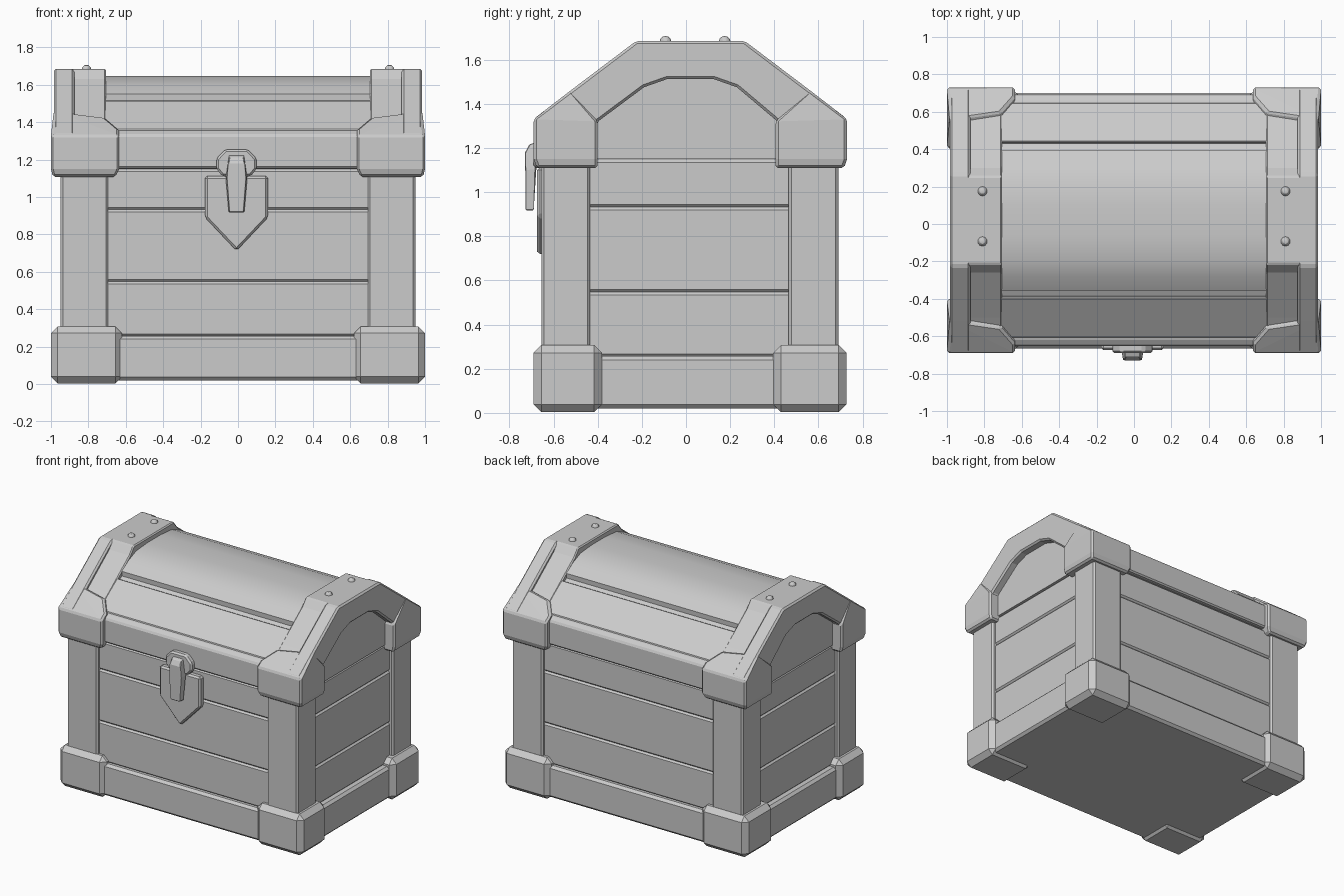
import bpy, bmesh
from mathutils import Vector

if "Cube" in bpy.data.objects:
    bpy.data.objects.remove(bpy.data.objects["Cube"])

CY = 0.02  # mid-depth of the chest


def finish(name, bm, bevel=0.0, mirror=False, smooth=False):
    bmesh.ops.recalc_face_normals(bm, faces=bm.faces)
    me = bpy.data.meshes.new(name)
    bm.to_mesh(me)
    bm.free()
    ob = bpy.data.objects.new(name, me)
    bpy.context.collection.objects.link(ob)
    if smooth:
        bpy.ops.object.select_all(action='DESELECT')
        bpy.context.view_layer.objects.active = ob
        ob.select_set(True)
        bpy.ops.object.shade_smooth_by_angle()
    if bevel:
        m = ob.modifiers.new("bevel", 'BEVEL')
        m.width = bevel
        m.segments = 1
    if mirror:
        ob.modifiers.new("mirror", 'MIRROR')
    return ob


def hull(name, pts, **kw):
    bm = bmesh.new()
    for p in pts:
        bm.verts.new(p)
    bmesh.ops.convex_hull(bm, input=bm.verts[:])
    bmesh.ops.dissolve_limit(bm, angle_limit=0.02, verts=bm.verts[:], edges=bm.edges[:])
    return finish(name, bm, **kw)


def box(name, x, y, z, **kw):
    return hull(name, [(a, b, c) for a in x for b in y for c in z], **kw)


def prism(name, prof, a, b, axis='x', **kw):
    """Extrude a (y,z) profile along x, or an (x,z) profile along y."""
    bm = bmesh.new()
    put = (lambda p, t: (t, p[0], p[1])) if axis == 'x' else (lambda p, t: (p[0], t, p[1]))
    face = bm.faces.new([bm.verts.new(put(p, a)) for p in prof])
    out = bmesh.ops.extrude_face_region(bm, geom=[face])
    vec = Vector((b - a, 0, 0) if axis == 'x' else (0, b - a, 0))
    bmesh.ops.translate(bm, vec=vec, verts=[v for v in out['geom'] if isinstance(v, bmesh.types.BMVert)])
    return finish(name, bm, **kw)


def flip(prof):
    return [(2 * CY - y, z) for y, z in reversed(prof)]


def both(half):
    return half + flip(half)


# Stacked body planks and base rail
box("base_rail", (-.965, .965), (-.665, .70), (.02, .258), bevel=.018)
for i, (z0, z1) in enumerate([(.255, .547), (.547, .932), (.932, 1.147)]):
    box(f"body_plank_{i}", (-.92, .92), (-.635, .67), (z0, z1), bevel=.012)

# Corner posts, foot brackets and lid corner brackets
for side, s, post, foot, lid in [("front", 1, (-.655, -.435), (-.69, -.38), (-.69, -.40)),
                                 ("back", -1, (.69, .465), (.727, .395), (.73, .405))]:
    box(f"{side}_post", (.695, .948), post, (.2, 1.16), bevel=.012, mirror=True)
    y0, y1 = foot
    box(f"{side}_foot_bracket", (.62, 1), foot, (.003, .308), bevel=.036, mirror=True)
    y0, y1 = lid
    pts = [(x, y, 1.108) for x in (.655, .99) for y in (y0 + .015 * s, y1)]
    pts += [(x, y, 1.15) for x in (.635, 1) for y in (y0, y1)]
    pts += [(x, y0, 1.33) for x in (.635, 1)] + [(x, y1, 1.32) for x in (.70, 1)]
    pts += [(.635, y0 + .045 * s, 1.362), (.71, y0 + .13 * s, 1.425),
            (.985, y0 + .17 * s, 1.459)]
    hull(f"{side}_lid_bracket", pts, bevel=.012, mirror=True)

# Lid core, forming the recessed end panels
prism("lid_core", both([(-.62, 1.15), (-.62, 1.31), (-.38, 1.50), (-.2, 1.60)]), -.925, .925)

# Lid planks
prism("lid_crown_plank", both([(-.35, 1.45), (-.355, 1.55), (-.28, 1.60), (-.19, 1.637), (-.06, 1.648)]),
      -.75, .75, smooth=True)
slope = [(-.58, 1.27), (-.61, 1.36), (-.40, 1.516), (-.37, 1.44)]
rail = [(-.5, 1.152), (-.652, 1.152), (-.652, 1.33), (-.612, 1.357), (-.5, 1.357)]
for side, f in (("front", lambda p: p), ("back", flip)):
    prism(f"lid_{side}_slope_plank", f(slope), -.75, .75, bevel=.006)
    prism(f"lid_{side}_rail", f(rail), -.75, .75, bevel=.01)

# End arches: full-height outer rim plus an inner band recessed on the slopes
inner = [(.42, 1.13), (.42, 1.315), (.23, 1.475), (.125, 1.512),
         (-.085, 1.512), (-.19, 1.475), (-.405, 1.315), (-.405, 1.13)]
rim = both([(-.685, 1.13), (-.685, 1.335), (-.52, 1.462), (-.225, 1.685)])
band = both([(-.65, 1.13), (-.65, 1.335), (-.50, 1.445), (-.26, 1.63), (-.215, 1.685)])
prism("lid_arch_rim", rim + inner, .875, .985, bevel=.012, mirror=True)
prism("lid_arch_band", band + inner, .705, .90, bevel=.008, mirror=True)

# Rivets on top of the arches
for i, y in enumerate((-.093, .175)):
    bm = bmesh.new()
    bmesh.ops.create_uvsphere(bm, u_segments=10, v_segments=6, radius=.027)
    bmesh.ops.translate(bm, vec=(.81, y, 1.68), verts=bm.verts[:])
    finish(f"rivet_{i}", bm, mirror=True, smooth=True)

# Latch: pentagonal plate, octagonal hinge boss and tapered hasp
X = -.008
prism("latch_plate", [(X - .168, 1.112), (X + .168, 1.112), (X + .168, .89), (X, .712), (X - .168, .89)],
      -.62, -.674, 'y', bevel=.012)
prism("latch_boss", [(X - .06, 1.255), (X + .06, 1.255), (X + .108, 1.205), (X + .108, 1.15),
                     (X + .075, 1.11), (X - .075, 1.11), (X - .108, 1.15), (X - .108, 1.205)],
      -.64, -.69, 'y', bevel=.012)
hull("latch_hasp", [(X + sx * w, y, z) for sx in (-1, 1) for w, y, z in
                    [(.04, -.67, 1.23), (.038, -.71, 1.215), (.044, -.729, 1.18), (.058, -.685, 1.10),
                     (.05, -.727, 1.10), (.042, -.69, .917), (.036, -.726, .917)]], bevel=.004)
